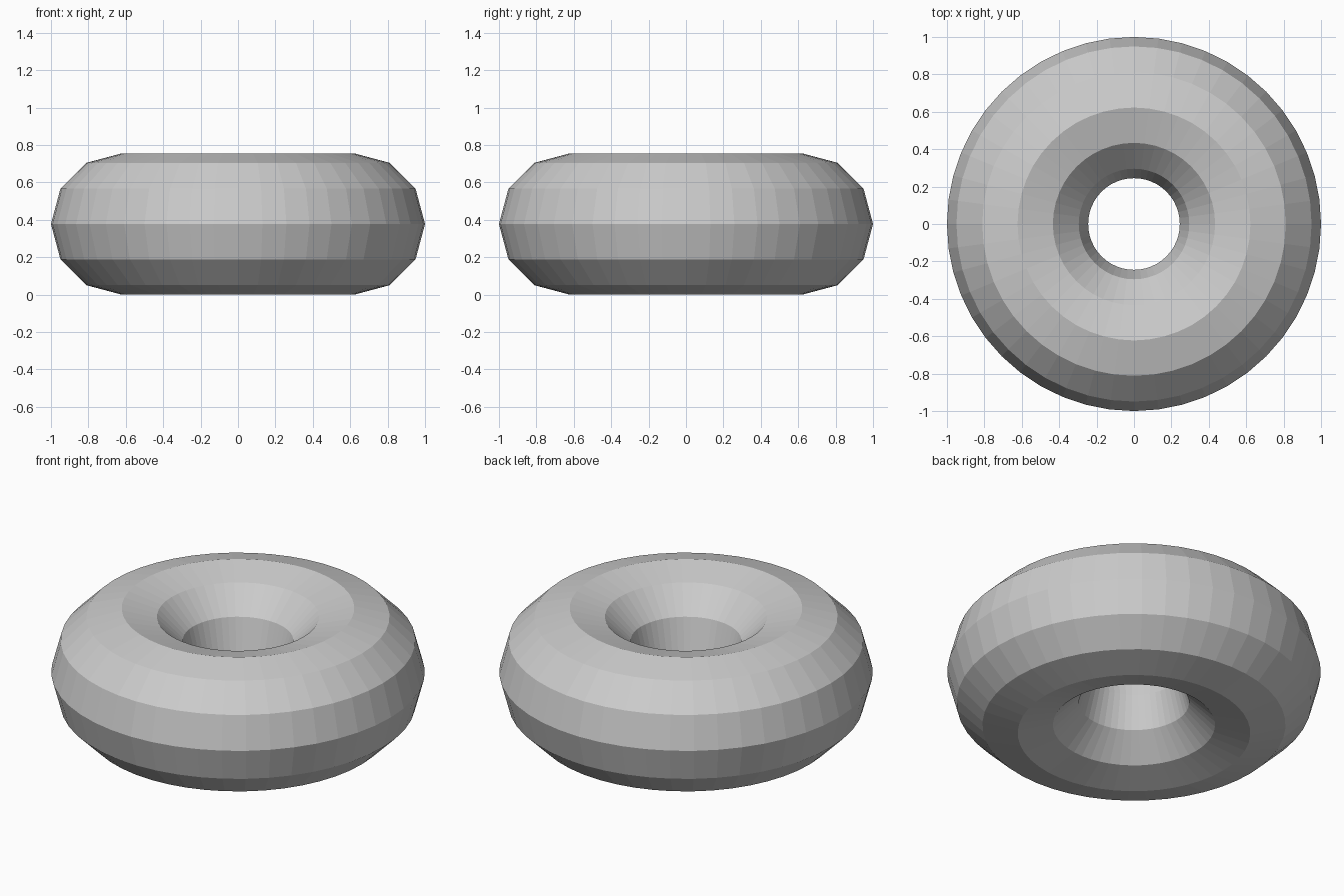
import bpy

if "Cube" in bpy.data.objects:
    bpy.data.objects.remove(bpy.data.objects["Cube"])

# Thick faceted ring: 48 sides around, 12-sided cross-section
OUTER, HOLE = 1.0, 0.245
TUBE = (OUTER - HOLE) / 2

bpy.ops.mesh.primitive_torus_add(
    major_radius=OUTER - TUBE,
    minor_radius=TUBE,
    major_segments=48,
    minor_segments=12,
    location=(0, 0, TUBE),
)
ring = bpy.context.object
ring.name = "ring"
bpy.ops.object.shade_flat()
